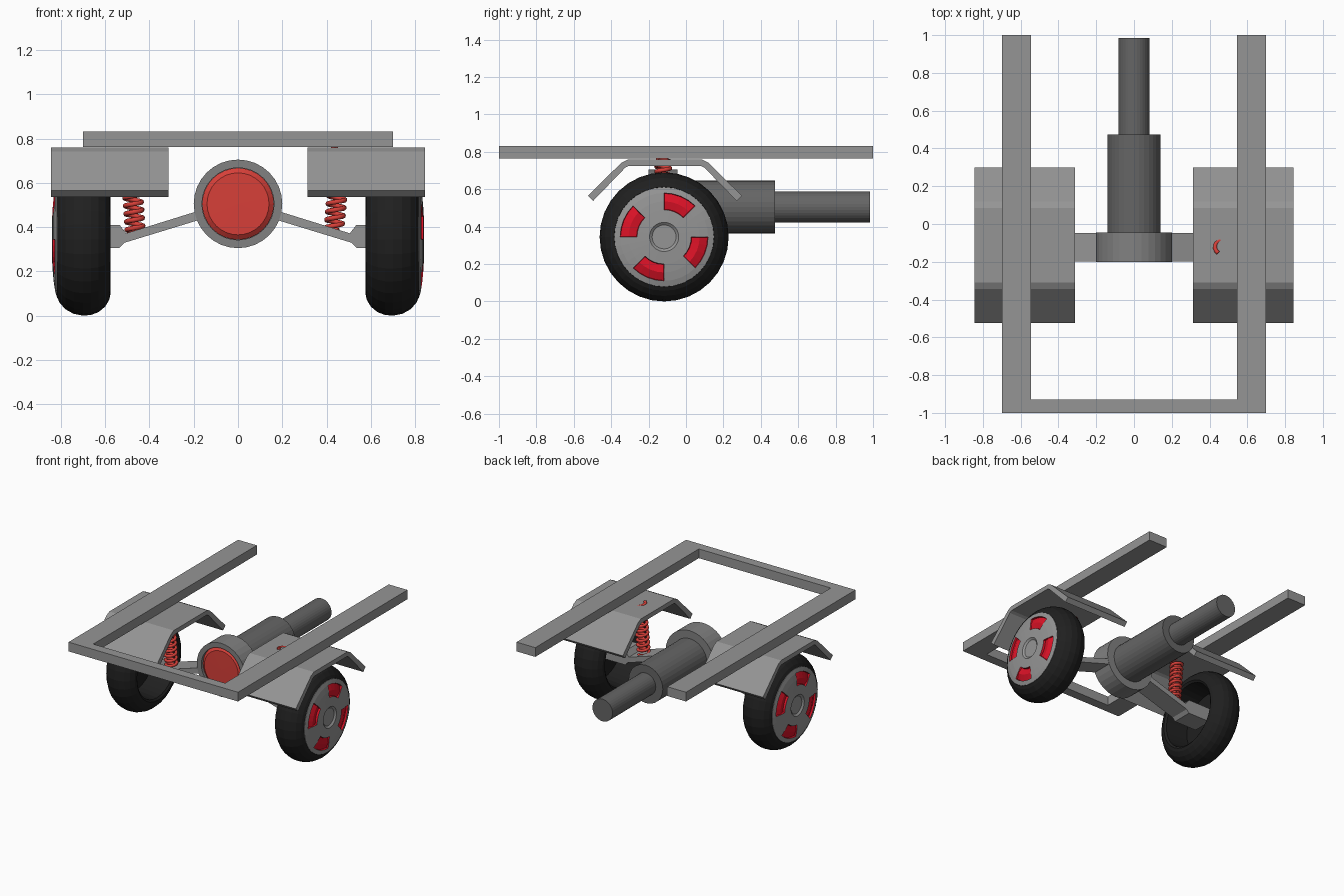
import bpy, bmesh, math
from mathutils import Vector

if "Cube" in bpy.data.objects:
    bpy.data.objects.remove(bpy.data.objects["Cube"])


def material(name, rgb):
    m = bpy.data.materials.new(name)
    m.diffuse_color = (*rgb, 1)
    m.use_nodes = True
    m.node_tree.nodes["Principled BSDF"].inputs["Base Color"].default_value = m.diffuse_color
    return m


GREY = material("light_grey", (0.30, 0.30, 0.30))
MID = material("mid_grey", (0.22, 0.22, 0.22))
DARK = material("dark_grey", (0.13, 0.13, 0.13))
BLACK = material("tyre_black", (0.014, 0.014, 0.014))
RED = material("warm_red", (0.68, 0.05, 0.04))
BRIGHT = material("bright_red", (0.72, 0.006, 0.02))


def finish(name, bm, *mats):
    me = bpy.data.meshes.new(name)
    bmesh.ops.recalc_face_normals(bm, faces=bm.faces[:])
    bm.to_mesh(me)
    bm.free()
    for m in mats:
        me.materials.append(m)
    ob = bpy.data.objects.new(name, me)
    bpy.context.collection.objects.link(ob)
    return ob


def prism(name, pts, lo, hi, place, mat):
    """Extrude a 2D outline from lo to hi; place maps (a, b, depth) to xyz."""
    bm = bmesh.new()
    rings = [[bm.verts.new(place(a, b, d)) for a, b in pts] for d in (lo, hi)]
    n = len(pts)
    for r in rings:
        bm.faces.new(r)
    for i in range(n):
        j = (i + 1) % n
        bm.faces.new((rings[0][i], rings[0][j], rings[1][j], rings[1][i]))
    return finish(name, bm, mat)


def lathe(profile, axis, segs=32):
    """Spin (along, radius) points about the x or y axis."""
    bm = bmesh.new()
    rings = []
    for t, r in profile:
        ring = []
        for i in range(segs if r > 0 else 1):
            a = 2 * math.pi * i / segs
            u, w = r * math.cos(a), r * math.sin(a)
            ring.append(bm.verts.new((t, u, w) if axis == 'x' else (u, t, w)))
        rings.append(ring)
    for p, q in zip(rings, rings[1:]):
        for i in range(segs):
            j = (i + 1) % segs
            if len(p) == 1:
                bm.faces.new((p[0], q[i], q[j]))
            elif len(q) == 1:
                bm.faces.new((p[i], p[j], q[0]))
            else:
                bm.faces.new((p[i], p[j], q[j], q[i]))
    bmesh.ops.recalc_face_normals(bm, faces=bm.faces[:])
    return bm


# U-shaped chassis frame
prism("chassis_frame",
      [(-0.70, 1), (-0.70, -1), (0.70, -1), (0.70, 1), (0.545, 1),
       (0.545, -0.93), (-0.545, -0.93), (-0.545, 1)],
      0.763, 0.832, lambda a, b, d: (a, b, d), GREY)

# Differential housing, its red cover, and the drive shaft
AXLE_Z = 0.505
for name, prof, mat in (
    ("differential_housing", [(-0.045, 0), (-0.045, 0.2), (-0.2, 0.2), (-0.2, 0.163),
                              (-0.15, 0.163), (-0.15, 0)], MID),
    ("differential_cover", [(-0.14, 0), (-0.14, 0.162), (-0.18, 0.162),
                            (-0.197, 0.14), (-0.198, 0)], RED),
    ("drive_shaft", [(-0.06, 0), (-0.06, 0.141), (0.475, 0.141), (0.475, 0.083),
                     (0.985, 0.083), (0.985, 0)], DARK),
):
    finish(name, lathe(prof, 'y'), mat).location.z = AXLE_Z

# Fender outline (y, z), symmetric about the wheel centre
MID_Y = -0.113
half = [(0.412, 0.565), (0.232, 0.742), (0.198, 0.759)]
under = [(0.192, 0.725), (0.212, 0.715), (0.384, 0.537)]
fender = [(MID_Y - a, z) for a, z in half] + [(MID_Y + a, z) for a, z in reversed(half)]
fender += [(MID_Y + a, z) for a, z in reversed(under)] + [(MID_Y - a, z) for a, z in under]

# Suspension arm and stub axle outlines (x, z)
arm = [(0.17, 0.476), (0.17, 0.434), (0.55, 0.318), (0.55, 0.358)]
stub = [(0.50, 0.365), (0.50, 0.343), (0.535, 0.306), (0.72, 0.306),
        (0.72, 0.41), (0.535, 0.41)]

# Tyre with hollow inner side, and domed hub (x from wheel centre, radius)
tyre = [(0.10, 0), (0.10, 0.258), (0.115, 0.267), (0.105, 0.288), (0.08, 0.316),
        (0.042, 0.337), (0, 0.345), (-0.035, 0.342), (-0.07, 0.329), (-0.1, 0.304),
        (-0.119, 0.272), (-0.123, 0.25), (-0.113, 0.235), (0.06, 0.222), (0.06, 0)]
hub = [(0.105, 0), (0.105, 0.266), (0.117, 0.266), (0.126, 0.235), (0.133, 0.19),
       (0.137, 0.145), (0.141, 0.078), (0.13, 0.064), (0.13, 0)]


def make_hub(name):
    bm = lathe(hub, 'x')
    slots = []
    for f in bm.faces:
        c = f.calc_center_median()
        ang = math.degrees(math.atan2(c.z, c.y)) % 90
        if c.x > 0.12 and 0.15 < math.hypot(c.y, c.z) < 0.23 and ang > 45:
            slots.append(f)
    rim = bmesh.ops.inset_region(bm, faces=slots, thickness=0.003, depth=0)["faces"]
    for f in slots + rim:
        f.material_index = 1
    # sink the slot edges, leaving a ridge along the middle
    for v in {v for f in slots for v in f.verts}:
        v.co.x -= 0.003 if abs(math.hypot(v.co.y, v.co.z) - 0.19) < 0.01 else 0.014
    return finish(name, bm, GREY, BRIGHT)


def spring(name, bottom, top, turns, end_angle):
    """Coil swept along a helix between two points."""
    bottom, top = Vector(bottom), Vector(top)
    n = int(turns * 16)
    cu = bpy.data.curves.new(name, 'CURVE')
    cu.dimensions = '3D'
    cu.bevel_depth = 0.011
    cu.bevel_resolution = 2
    cu.use_fill_caps = True
    sp = cu.splines.new('POLY')
    sp.points.add(n)
    for i, p in enumerate(sp.points):
        a = end_angle + (i - n) * 2 * math.pi / 16
        c = bottom.lerp(top, i / n)
        p.co = (c.x + 0.038 * math.cos(a), c.y + 0.038 * math.sin(a), c.z, 1)
    cu.materials.append(RED)
    ob = bpy.data.objects.new(name, cu)
    bpy.context.collection.objects.link(ob)
    bpy.ops.object.select_all(action='DESELECT')
    ob.select_set(True)
    bpy.context.view_layer.objects.active = ob
    bpy.ops.object.convert(target='MESH')
    bpy.ops.object.shade_smooth_by_angle(angle=math.radians(50))


# Repeated parts on both sides
for side, s in (("left", -1), ("right", 1)):
    prism(side + "_fender", fender, 0.313, 0.845, lambda a, b, d: (s * d, a, b), GREY)
    prism(side + "_suspension_arm", arm, -0.198, -0.047, lambda a, b, d: (s * a, d, b), GREY)
    prism(side + "_stub_axle", stub, -0.198, -0.047, lambda a, b, d: (s * a, d, b), GREY)
    for ob in (finish(side + "_tyre", lathe(tyre, 'x'), BLACK), make_hub(side + "_hub")):
        ob.location = (s * 0.70, -0.117, 0.345)
        ob.rotation_euler.z = 0 if s > 0 else math.pi

spring("right_spring", (0.433, -0.122, 0.385), (0.467, -0.122, 0.762), 10.5, math.radians(235))
spring("left_spring", (-0.464, -0.122, 0.375), (-0.488, -0.122, 0.735), 10, math.radians(55))
